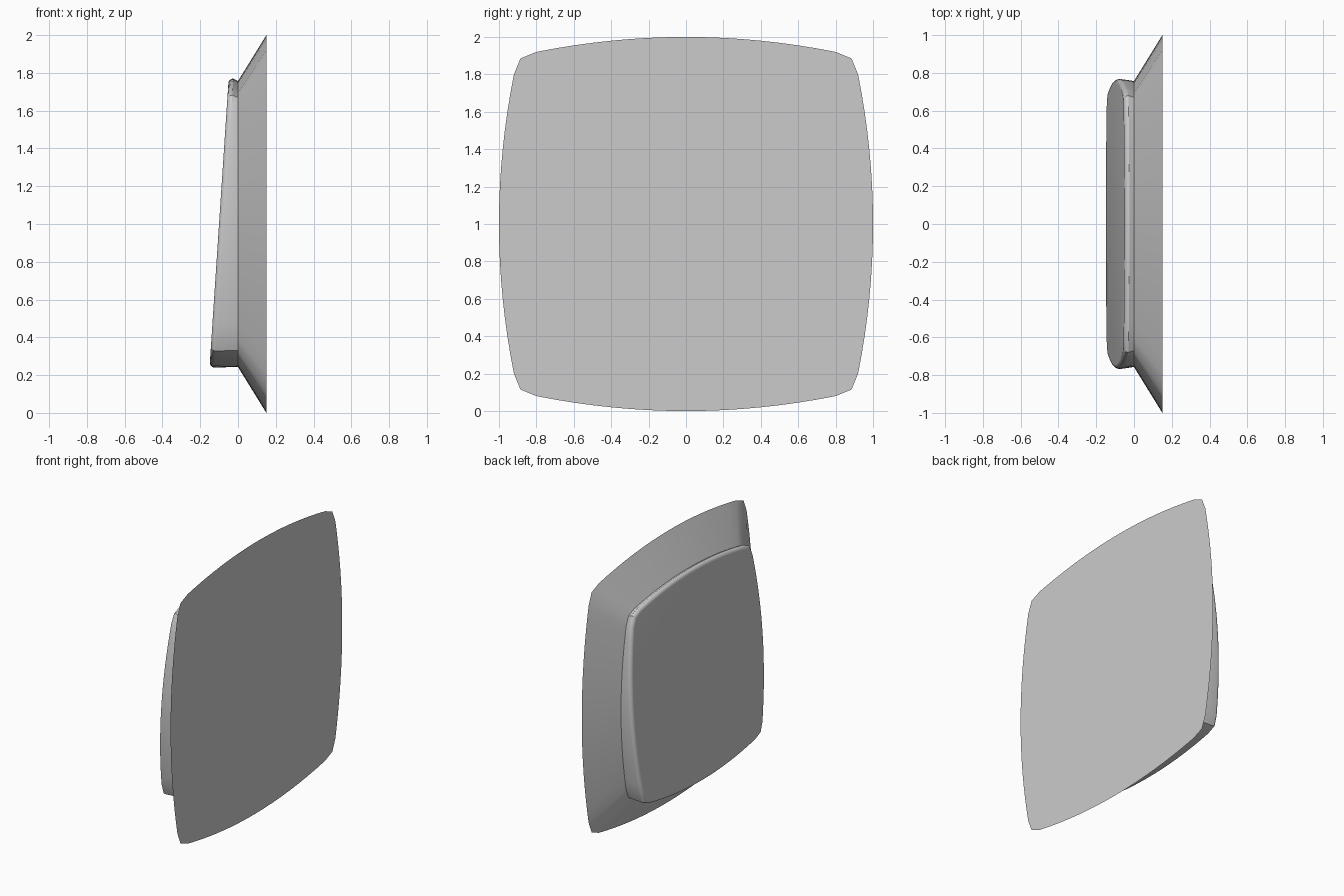
import bpy, bmesh, math

cube = bpy.data.objects.get("Cube")
if cube:
    bpy.data.objects.remove(cube)

grey = bpy.data.materials.new("plain grey")
grey.use_nodes = True
colour = (0.6, 0.6, 0.6, 1)
grey.diffuse_color = colour
grey.node_tree.nodes["Principled BSDF"].inputs["Base Color"].default_value = colour

TILT = 0.066


def outline():
    """Bulging square with pinched corners, as (y, z) pairs around the origin."""
    bulge = [(1 - 0.125 * (k / 10) ** 2, k / 10) for k in range(-8, 9)]
    side = bulge + [(0.885, 0.885)]
    points = []
    for turn in range(4):
        a = turn * math.pi / 2
        c, s = round(math.cos(a)), round(math.sin(a))
        points += [(c * y - s * z, s * y + c * z) for y, z in side]
    return points


def loft(name, rings, cap_first, cap_last):
    bm = bmesh.new()
    loops = [[bm.verts.new(p) for p in ring] for ring in rings]
    n = len(loops[0])
    for a, b in zip(loops, loops[1:]):
        for i in range(n):
            j = (i + 1) % n
            bm.faces.new((a[i], a[j], b[j], b[i]))
    if cap_first:
        bm.faces.new(loops[0])
    if cap_last:
        bm.faces.new(loops[-1])
    bmesh.ops.recalc_face_normals(bm, faces=bm.faces)
    mesh = bpy.data.meshes.new(name)
    bm.to_mesh(mesh)
    bm.free()
    mesh.materials.append(grey)
    obj = bpy.data.objects.new(name, mesh)
    bpy.context.collection.objects.link(obj)
    bpy.ops.object.select_all(action="DESELECT")
    obj.select_set(True)
    bpy.context.view_layer.objects.active = obj
    bpy.ops.object.shade_smooth_by_angle(angle=math.radians(28))


def flat_ring(x, size):
    return [(x, y * size, 1 + z * size) for y, z in outline()]


def tilted_ring(size, inset):
    """Ring parallel to the sloping face, set back from it by inset."""
    ring = []
    for y, z in outline():
        depth = 0.1 - TILT * z * size - inset
        ring.append((-depth, y * size, 1 + z * size + TILT * depth))
    return ring


# Flared plate with a flat outer face
loft("flared_plate", [flat_ring(0.15, 1), flat_ring(0, 0.757)], True, False)

# Wedge-shaped pad with a rounded rim
RIM = 0.025
pad = [flat_ring(0, 0.757)]
for k in range(6):
    a = k / 5 * math.pi / 2
    pad.append(tilted_ring(0.768 - RIM * (1 - math.cos(a)), RIM * (1 - math.sin(a))))
loft("wedge_pad", pad, False, True)
